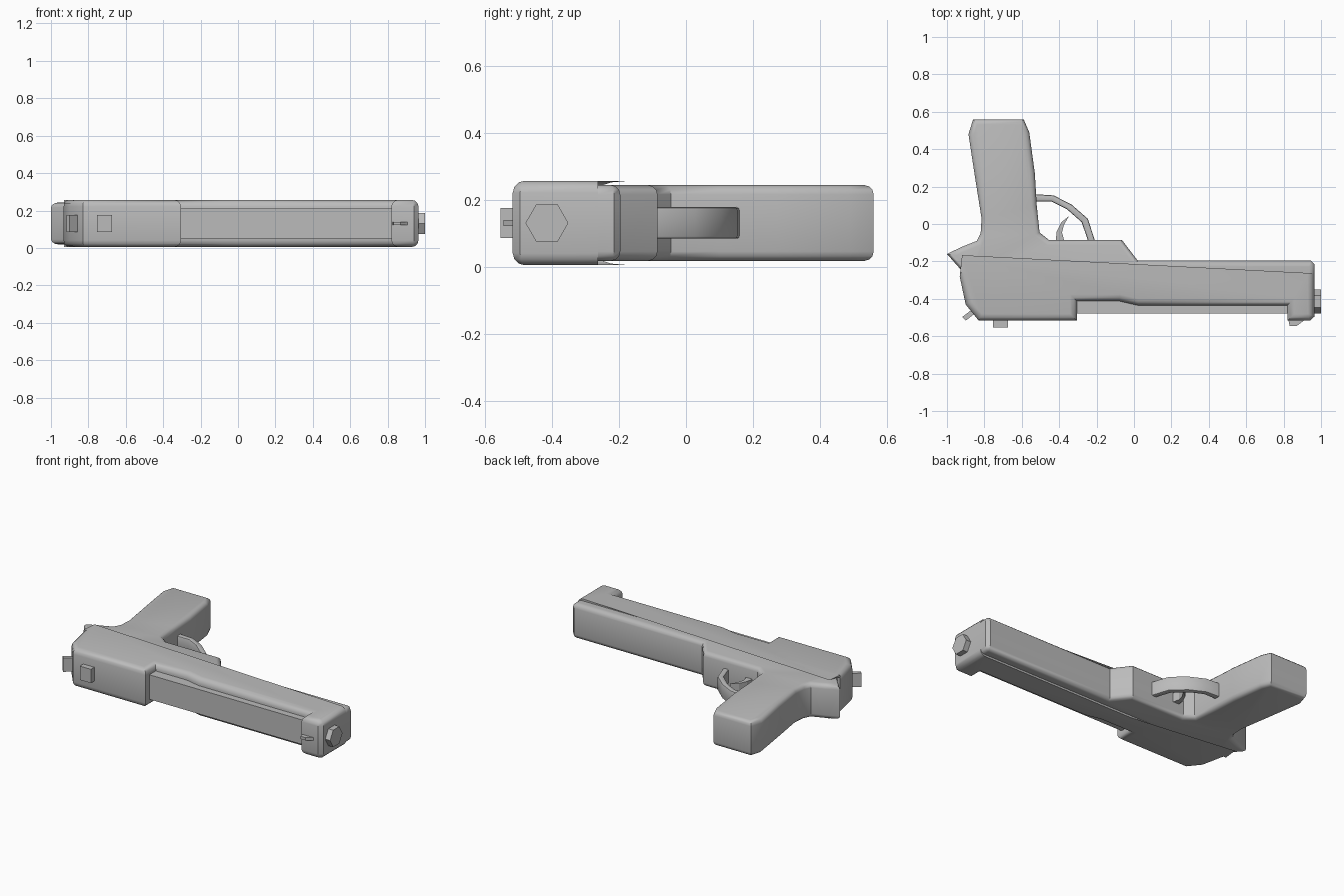
import bpy, bmesh, math
from mathutils import Vector

cube = bpy.data.objects.get("Cube")
if cube:
    bpy.data.objects.remove(cube)

grey = bpy.data.materials.new("gunmetal_grey")
grey.use_nodes = True
colour = (0.5, 0.5, 0.5, 1)
grey.diffuse_color = colour
grey.node_tree.nodes["Principled BSDF"].inputs["Base Color"].default_value = colour

MID = 0.131  # height of the symmetry plane


def inset(points, amount, flat_edges):
    """Move every outline edge inward, except the listed flat ones."""
    pts = [Vector(p) for p in points]
    n = len(pts)
    lines = []
    for i in range(n):
        d = (pts[(i + 1) % n] - pts[i]).normalized()
        shift = 0 if i in flat_edges else amount
        lines.append((pts[i] + Vector((-d.y, d.x)) * shift, d))
    result = []
    for i in range(n):
        (p, d), (q, e) = lines[i - 1], lines[i]
        cross = d.x * e.y - d.y * e.x
        t = ((q - p).x * e.y - (q - p).y * e.x) / cross if abs(cross) > 1e-4 else None
        result.append(q if t is None else p + d * t)
    return result


def plate(name, outline, half, bevel=0.0, flat_edges=(), steps=3):
    """Counter-clockwise outline extruded about the middle with rounded rims."""
    layers = [(half, 0)]
    if bevel:
        layers = []
        for i in range(steps + 1):
            a = math.pi / 2 * i / steps
            layers.append((half - bevel * (1 - math.sin(a)), bevel * (1 - math.cos(a))))
    layers = [(-z, s) for z, s in reversed(layers)] + layers
    bm = bmesh.new()
    rings = []
    for z, s in layers:
        rings.append([bm.verts.new((p.x, p.y, MID + z)) for p in inset(outline, s, flat_edges)])
    n = len(outline)
    for low, high in zip(rings, rings[1:]):
        for i in range(n):
            j = (i + 1) % n
            bm.faces.new((low[i], low[j], high[j], high[i]))
    bm.faces.new(rings[0][::-1])
    bm.faces.new(rings[-1])
    return finish(name, bm, bevel > 0)


def finish(name, bm, smooth=False):
    bmesh.ops.recalc_face_normals(bm, faces=bm.faces)
    mesh = bpy.data.meshes.new(name)
    bm.to_mesh(mesh)
    bm.free()
    mesh.materials.append(grey)
    obj = bpy.data.objects.new(name, mesh)
    bpy.context.collection.objects.link(obj)
    if smooth:
        bpy.ops.object.select_all(action='DESELECT')
        obj.select_set(True)
        bpy.context.view_layer.objects.active = obj
        bpy.ops.object.shade_smooth_by_angle(angle=math.radians(35))
    return obj


# Slide with the open window over the barrel
plate("slide", [
    (-0.93, -0.262), (-0.932, -0.28), (-0.9, -0.43), (-0.83, -0.517),
    (-0.305, -0.517), (-0.305, -0.412), (-0.08, -0.412), (0.02, -0.435),
    (0.82, -0.435), (0.82, -0.517), (0.94, -0.517), (0.965, -0.495),
    (0.965, -0.262)], 0.126, 0.036, (0, 12))

# Frame, grip and tail in one body
plate("frame_and_grip", [
    (-0.91, -0.262), (0.965, -0.262), (0.965, -0.215), (0.945, -0.196),
    (0.02, -0.196), (-0.065, -0.085), (-0.455, -0.085), (-0.505, -0.045),
    (-0.52, 0.1), (-0.53, 0.27), (-0.56, 0.49), (-0.59, 0.56),
    (-0.86, 0.56), (-0.885, 0.48), (-0.85, 0.25), (-0.815, 0.03),
    (-0.82, -0.05), (-0.84, -0.09), (-0.92, -0.122), (-1.0, -0.16)],
    0.113, 0.028, (0,))

# Barrel flat showing through the window
plate("barrel", [(-0.32, -0.478), (0.83, -0.478), (0.83, -0.38), (-0.32, -0.38)], 0.08)

# Six-sided muzzle
bm = bmesh.new()
bmesh.ops.create_cone(bm, cap_ends=True, segments=6, radius1=0.064, radius2=0.064, depth=0.06)
for v in bm.verts:
    x, y, z = v.co
    v.co = (0.97 + z, -0.415 + y, MID + x)
finish("muzzle", bm)

# Sights and hammer
plate("front_sight", [(0.825, -0.51), (0.832, -0.545), (0.87, -0.545), (0.91, -0.515), (0.9, -0.5)], 0.009)
plate("rear_sight", [(-0.755, -0.553), (-0.675, -0.553), (-0.675, -0.5), (-0.755, -0.5)], 0.045)
plate("hammer", [(-0.918, -0.497), (-0.9, -0.517), (-0.84, -0.47), (-0.857, -0.45)], 0.045)

# Trigger crescent
plate("trigger", [(-0.42, -0.1), (-0.37, -0.1), (-0.385, -0.045), (-0.375, -0.005),
                  (-0.348, 0.042), (-0.388, 0.01), (-0.413, -0.04)], 0.03)

# Trigger guard strap
outer = [(-0.205, -0.1), (-0.247, 0.028), (-0.335, 0.105), (-0.43, 0.153), (-0.54, 0.16)]
inner = [(-0.54, 0.12), (-0.44, 0.12), (-0.36, 0.08), (-0.28, 0.01), (-0.242, -0.1)]
plate("trigger_guard", outer + inner, 0.047, 0.008, (4, 9), 2)
